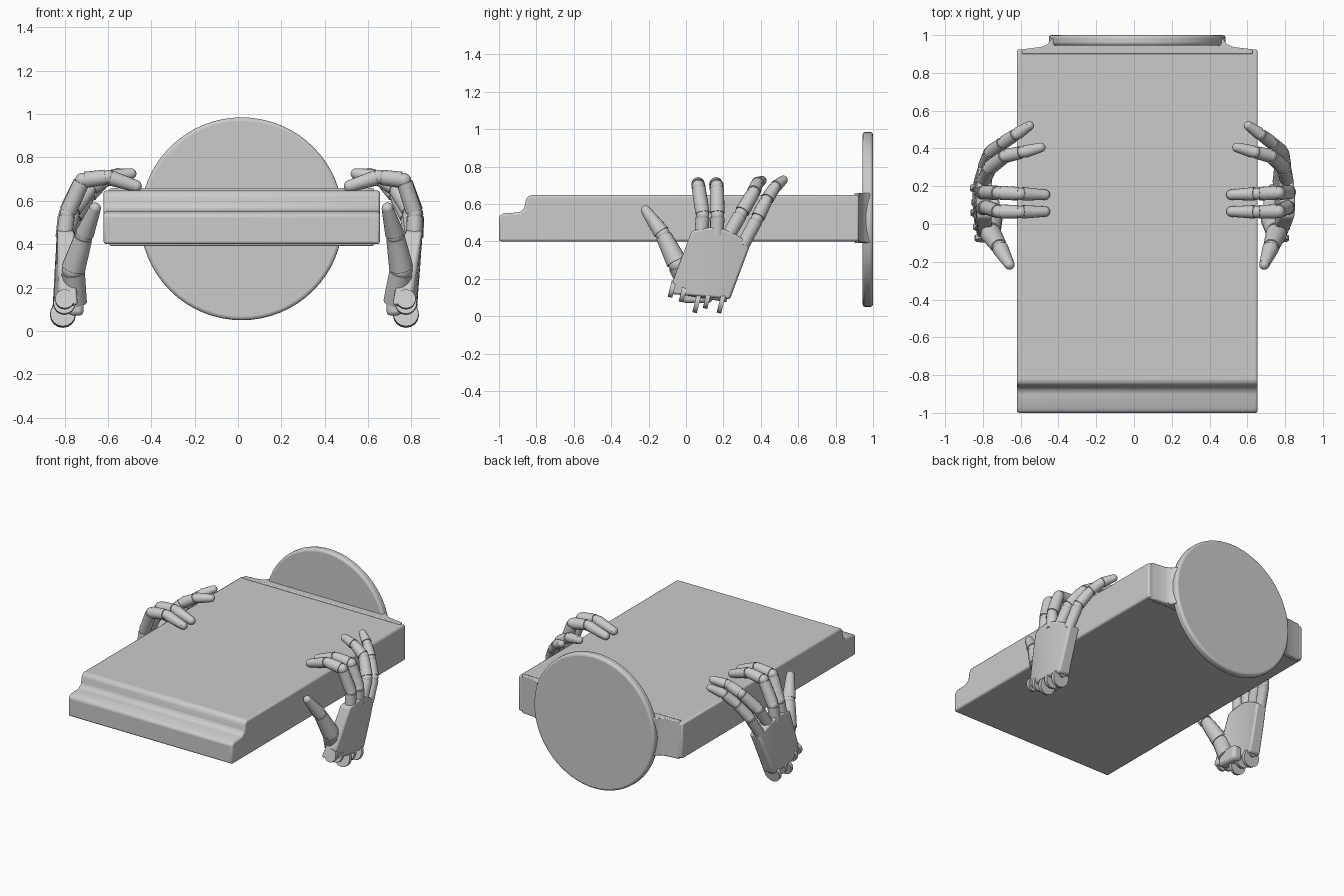
import bpy, bmesh, math
from mathutils import Vector, Matrix

if "Cube" in bpy.data.objects:
    bpy.data.objects.remove(bpy.data.objects["Cube"])

CX = 0.017  # centre line of the slab


def finish(name, bm, bevel=0, segs=2, angle=40):
    bmesh.ops.recalc_face_normals(bm, faces=bm.faces)
    me = bpy.data.meshes.new(name)
    bm.to_mesh(me)
    bm.free()
    ob = bpy.data.objects.new(name, me)
    bpy.context.collection.objects.link(ob)
    if bevel:
        m = ob.modifiers.new("bevel", 'BEVEL')
        m.width, m.segments, m.limit_method = bevel, segs, 'ANGLE'
    bpy.ops.object.select_all(action='DESELECT')
    ob.select_set(True)
    bpy.context.view_layer.objects.active = ob
    bpy.ops.object.shade_smooth_by_angle(angle=math.radians(angle))
    return ob


def prism(name, pts, offset, bevel):
    bm = bmesh.new()
    f = bm.faces.new([bm.verts.new(p) for p in pts])
    r = bmesh.ops.extrude_face_region(bm, geom=[f])
    bmesh.ops.translate(bm, vec=offset,
                        verts=[v for v in r['geom'] if isinstance(v, bmesh.types.BMVert)])
    return finish(name, bm, bevel)


# slab with a lower step at the front
side = [(-1, .4), (-1, .535), (-.975, .55), (-.89, .555), (-.865, .575),
        (-.855, .63), (-.835, .648), (.925, .648), (.925, .4)]
prism("slab", [(-.62, y, z) for y, z in side], (1.275, 0, 0), .012)

# flared neck between slab and disc
half = [(.61, .9), (.61, .925), (.51, .937), (.475, .952), (.45, .985)]
outline = [(CX + x, y) for x, y in half] + [(CX - x, y) for x, y in reversed(half)]
prism("neck", [(x, y, .392) for x, y in outline], (0, 0, .266), .006)

# upright round disc at the back
bm = bmesh.new()
bmesh.ops.create_cone(bm, cap_ends=True, segments=64, radius1=.468, radius2=.468, depth=.056,
                      matrix=Matrix.Translation((CX, .972, .517)) @ Matrix.Rotation(math.pi / 2, 4, 'X'))
finish("back_disc", bm, .016, 3)


def placed(p, s):
    # s = 1 is the right hand; the left is mirrored and leans slightly inward
    x, y, z = p
    return Vector((x, y, z) if s > 0 else (-x + .13 * (z - .33), y, z))


def tube(bm, a, b, r1, r2):
    d = b - a
    m = Matrix.Translation((a + b) / 2) @ d.to_track_quat('Z', 'Y').to_matrix().to_4x4()
    bmesh.ops.create_cone(bm, cap_ends=True, segments=16, radius1=r1, radius2=r2, depth=d.length, matrix=m)


def ball(bm, p, r):
    bmesh.ops.create_uvsphere(bm, u_segments=16, v_segments=10, radius=r, matrix=Matrix.Translation(p))


# digit paths: tapered bones with narrower ball joints
digits = {
    "index_finger": ([(.815, .08, .42), (.815, .09, .54), (.765, .066, .695), (.65, .064, .71), (.515, .066, .668)],
                     [.036, .038, .038, .036, .028]),
    "middle_finger": ([(.82, .165, .42), (.82, .168, .54), (.765, .165, .695), (.65, .16, .71), (.515, .155, .668)],
                      [.036, .039, .038, .036, .028]),
    "ring_finger": ([(.81, .215, .41), (.795, .295, .55), (.725, .36, .66), (.64, .38, .71), (.545, .405, .725)],
                    [.036, .039, .037, .034, .026]),
    "little_finger": ([(.80, .30, .37), (.785, .38, .52), (.73, .43, .62), (.67, .475, .69), (.605, .52, .728)],
                      [.034, .037, .035, .033, .025]),
    "thumb": ([(.72, .03, .12), (.755, -.045, .28), (.725, -.125, .44), (.69, -.215, .565)],
              [.052, .056, .044, .028]),
}
# palm corners (y, z): heel front, heel back, knuckle back, knuckle front
P = [Vector(c) for c in ((-.095, .12), (.235, .09), (.345, .385), (.03, .455))]

for s, tag in ((1, "right"), (-1, "left")):
    for name, (pts, rad) in digits.items():
        bm = bmesh.new()
        q = [placed(p, s) for p in pts]
        for i in range(len(q) - 1):
            d = (q[i + 1] - q[i]).normalized() * .012
            last = i == len(q) - 2
            tube(bm, q[i] + d, q[i + 1] - (d * 0 if last else d), rad[i], rad[i + 1] * .98)
            ball(bm, q[i + 1], rad[i + 1] * (.97 if last else .9))
        finish(tag + "_" + name, bm)

    # curved palm plate, inner and outer skins bridged at the rim
    bm = bmesh.new()
    bmesh.ops.create_grid(bm, x_segments=6, y_segments=4, size=1)
    for v in bm.verts:
        u, w = (v.co.x + 1) / 2, (v.co.y + 1) / 2
        yz = P[0].lerp(P[1], u).lerp(P[3].lerp(P[2], u), w)
        yz.y += .05 * math.sin(math.pi * u) * w
        x = .808 + .028 * w - .7 * (yz.x - .12) ** 2
        v.co = placed((x, yz.x, yz.y), s)
    r = bmesh.ops.extrude_face_region(bm, geom=bm.faces[:])
    for e in r['geom']:
        if isinstance(e, bmesh.types.BMVert):
            e.co.x -= s * (.085 - .02 * (e.co.z - .1))
    for v in bm.verts:
        v.co.x += s * .018
    finish(tag + "_palm", bm, .012)

    # hinge discs along the wrist
    bm = bmesh.new()
    for y, z, r in ((-.075, .145, .045), (-.015, .125, .05), (.06, .075, .058), (.115, .095, .055), (.19, .075, .06)):
        c, ax = placed((.775, y, z), s), Vector((0, .012, -.003))
        tube(bm, c - ax, c + ax, r, r)
    a, b = placed((.775, -.08, .15), s), placed((.775, .22, .1), s)
    tube(bm, a, b, .025, .025)
    finish(tag + "_wrist_hinge", bm)

    # heel pad on the inner side of the wrist
    bm = bmesh.new()
    bmesh.ops.create_cube(bm, size=1, matrix=Matrix.Translation(placed((.72, .06, .12), s))
                          @ Matrix.Diagonal((.07, .16, .10, 1)))
    finish(tag + "_heel_pad", bm, .02)
